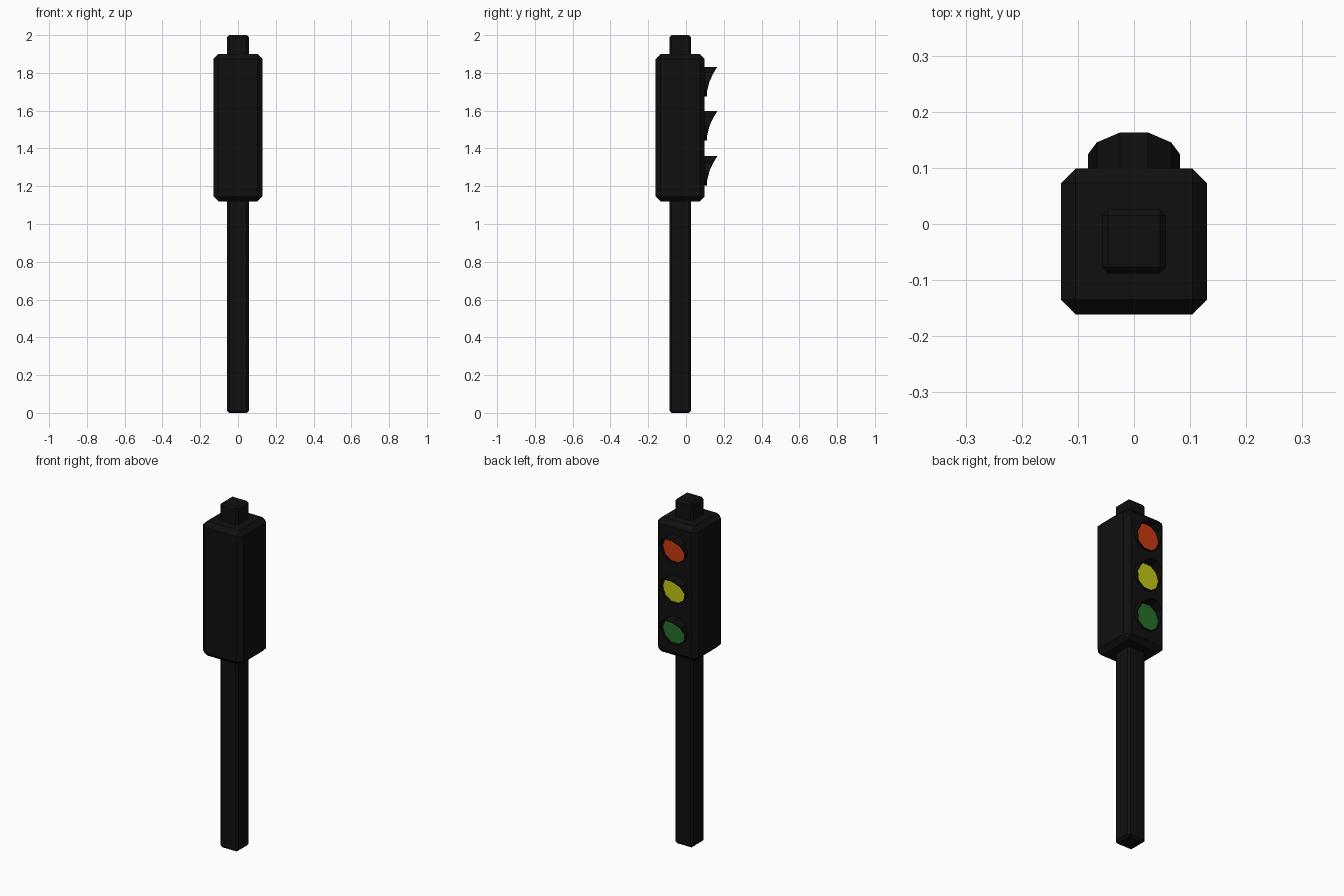
import bpy, bmesh, math

default = bpy.data.objects.get("Cube")
if default:
    bpy.data.objects.remove(default, do_unlink=True)


def material(name, rgb):
    m = bpy.data.materials.new(name)
    m.use_nodes = True
    m.diffuse_color = (*rgb, 1)
    bsdf = next(n for n in m.node_tree.nodes if n.type == "BSDF_PRINCIPLED")
    bsdf.inputs["Base Color"].default_value = (*rgb, 1)
    return m


black = material("black", (0.005, 0.005, 0.005))
red = material("red", (0.6, 0.04, 0.006))
yellow = material("yellow", (0.54, 0.58, 0.007))
green = material("green", (0.02, 0.155, 0.022))


def finish(bm, name, mat):
    bmesh.ops.recalc_face_normals(bm, faces=bm.faces)
    mesh = bpy.data.meshes.new(name)
    bm.to_mesh(mesh)
    bm.free()
    mesh.materials.append(mat)
    obj = bpy.data.objects.new(name, mesh)
    bpy.context.collection.objects.link(obj)
    return obj


AXIS_Y = -0.031
FACE_Y = AXIS_Y + 0.13
SIDES = 10
RADIUS = 0.082
INNER = 0.077


def chamfered_box(name, width, z0, z1, chamfer):
    """Square upright box, its corners and edges cut flat."""
    bm = bmesh.new()
    bmesh.ops.create_cube(bm, size=1)
    for v in bm.verts:
        v.co.x *= width
        v.co.y = v.co.y * width + AXIS_Y
        v.co.z = z0 if v.co.z < 0 else z1
    obj = finish(bm, name, black)
    bevel = obj.modifiers.new("chamfer", "BEVEL")
    bevel.width = chamfer
    bevel.segments = 1


# Post and lamp housing
chamfered_box("post", 0.114, 0, 2, 0.011)
chamfered_box("housing", 0.26, 1.12, 1.9, 0.026)


def ring_point(i, radius, y, z):
    a = math.tau * i / SIDES
    return (radius * math.cos(a), y, z + radius * math.sin(a))


def hood_reach(i):
    """Front edge of the hood, sweeping back from top to bottom."""
    height = (math.sin(math.tau * i / SIDES) / math.sin(math.radians(72)) + 1) / 2
    return 0.11 + 0.053 * max(height, 0) ** 1.9


def hood(name, z):
    bm = bmesh.new()
    loops = []
    for i in range(SIDES):
        y = hood_reach(i)
        section = [(RADIUS, FACE_Y - 0.01), (RADIUS, y), (INNER, y), (INNER, FACE_Y - 0.01)]
        loops.append([bm.verts.new(ring_point(i, r, depth, z)) for r, depth in section])
    for i in range(SIDES):
        a, b = loops[i], loops[(i + 1) % SIDES]
        for k in range(4):
            n = (k + 1) % 4
            bm.faces.new((a[k], a[n], b[n], b[k]))
    finish(bm, name, black)


def lens(name, z, mat):
    bm = bmesh.new()
    back, front = [[bm.verts.new(ring_point(i, INNER + 0.001, y, z)) for i in range(SIDES)]
                   for y in (FACE_Y - 0.003, FACE_Y + 0.003)]
    bm.faces.new(back)
    bm.faces.new(front)
    for i in range(SIDES):
        n = (i + 1) % SIDES
        bm.faces.new((back[i], back[n], front[n], front[i]))
    finish(bm, name, mat)


# Three hooded lamps
for label, z, mat in (("red", 1.754, red), ("yellow", 1.519, yellow), ("green", 1.281, green)):
    hood(label + "_hood", z)
    lens(label + "_lens", z, mat)
